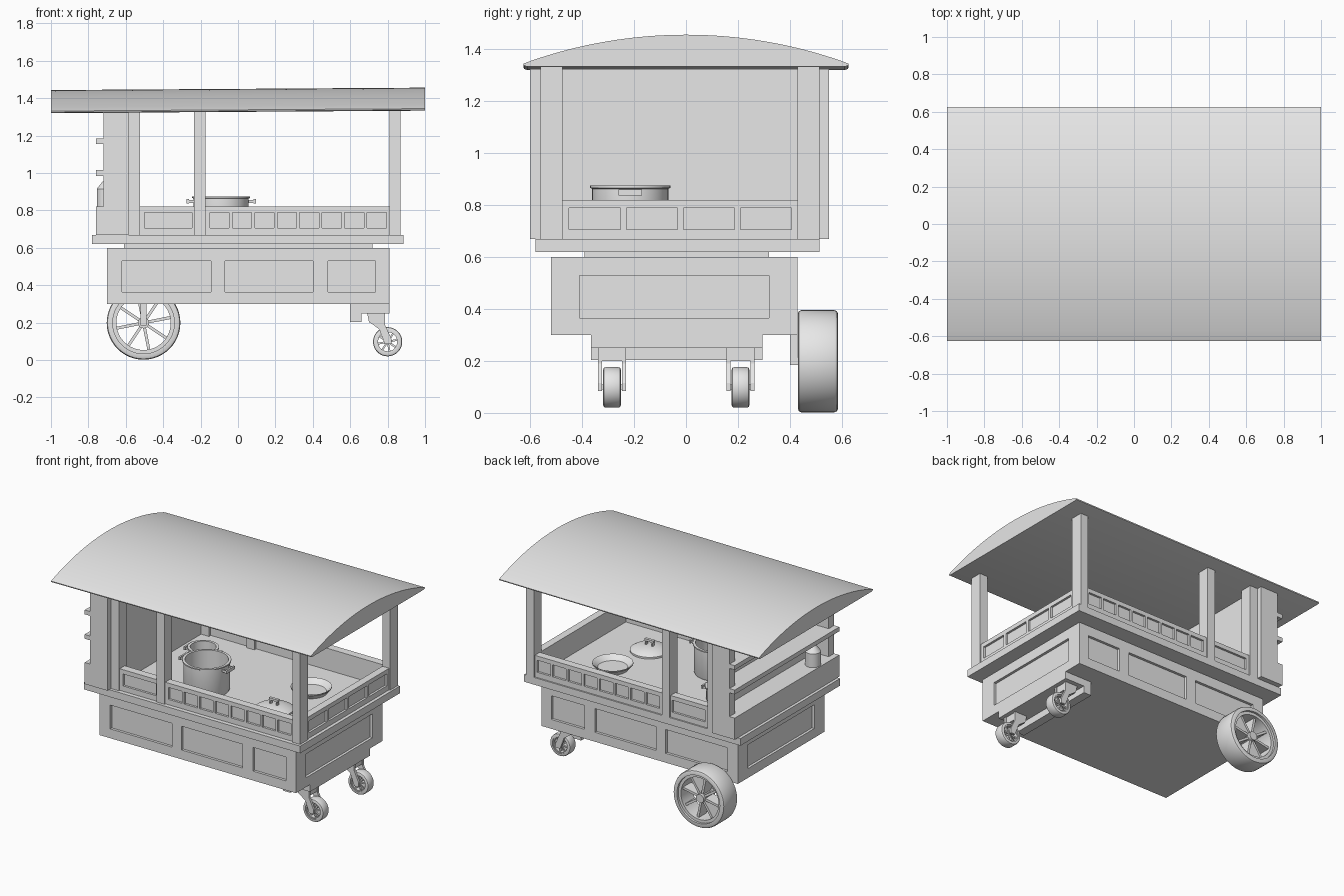
import bpy, bmesh, math
from mathutils import Matrix, Vector

if "Cube" in bpy.data.objects:
    bpy.data.objects.remove(bpy.data.objects["Cube"])

grey = bpy.data.materials.new("plain_grey")
grey.diffuse_color = (0.8, 0.8, 0.8, 1)
grey.use_nodes = True
grey.node_tree.nodes["Principled BSDF"].inputs["Base Color"].default_value = grey.diffuse_color


def finish(name, bm, smooth=False):
    bmesh.ops.recalc_face_normals(bm, faces=bm.faces)
    me = bpy.data.meshes.new(name)
    bm.to_mesh(me)
    bm.free()
    ob = bpy.data.objects.new(name, me)
    bpy.context.collection.objects.link(ob)
    me.materials.append(grey)
    if smooth:
        bpy.ops.object.select_all(action='DESELECT')
        ob.select_set(True)
        bpy.context.view_layer.objects.active = ob
        bpy.ops.object.shade_smooth_by_angle(angle=math.radians(35))
    return ob


def add_box(bm, x, y, z, rot=Matrix()):
    size = Matrix.Diagonal((x[1] - x[0], y[1] - y[0], z[1] - z[0], 1))
    mid = Matrix.Translation((sum(x) / 2, sum(y) / 2, sum(z) / 2))
    bmesh.ops.create_cube(bm, size=1, matrix=rot @ mid @ size)


def box(name, x, y, z, cuts=()):
    """Box with optional recessed panels given as cutter boxes."""
    bm = bmesh.new()
    add_box(bm, x, y, z)
    ob = finish(name, bm)
    if cuts:
        cb = bmesh.new()
        for c in cuts:
            add_box(cb, *c)
        cutter = finish(name + "_cutter", cb)
        cutter.hide_render = True
        cutter.display_type = 'WIRE'
        mod = ob.modifiers.new("panels", 'BOOLEAN')
        mod.operation = 'DIFFERENCE'
        mod.solver = 'EXACT'
        mod.object = cutter
    return ob


def add_lathe(bm, profile, matrix, closed=False, n=40):
    """Revolve (radius, height) points about z, then place with matrix."""
    rings = []
    for r, h in profile:
        if r < 1e-5:
            rings.append([bm.verts.new(matrix @ Vector((0, 0, h)))])
        else:
            rings.append([bm.verts.new(matrix @ Vector((r * math.cos(a), r * math.sin(a), h)))
                          for a in (2 * math.pi * i / n for i in range(n))])
    pairs = list(zip(rings, rings[1:])) + ([(rings[-1], rings[0])] if closed else [])
    for a, b in pairs:
        for i in range(n):
            j = (i + 1) % n
            quad = [a[i % len(a)], a[j % len(a)], b[j % len(b)], b[i % len(b)]]
            bm.faces.new(list(dict.fromkeys(quad)))


def lathe(name, profile, loc):
    bm = bmesh.new()
    add_lathe(bm, profile, Matrix.Translation(loc))
    return bm


def wheel(name, loc, r, width, tyre, spoke):
    """Tyre, hub and eight spokes turning about y."""
    place = Matrix.Translation(loc) @ Matrix.Rotation(math.pi / 2, 4, 'X')
    h, b = width / 2, tyre * 0.45
    ri = r - tyre
    bm = bmesh.new()
    add_lathe(bm, [(ri, -h), (r - b, -h), (r - b * .3, -h + b * .3), (r, -h + b),
                   (r, h - b), (r - b * .3, h - b * .3), (r - b, h), (ri, h)],
              place, closed=True, n=48)
    lip = ri * 0.88
    add_lathe(bm, [(lip, -h * .8), (ri, -h * .8), (ri, h * .8), (lip, h * .8)], place, True, 48)
    add_lathe(bm, [(0, -h * .8), (r * .15, -h * .8), (r * .15, h * .8), (0, h * .8)], place, n=20)
    for k in range(8):
        turn = place @ Matrix.Rotation(math.pi * (k / 4 + 1 / 16), 4, 'Z')
        add_box(bm, (r * .1, ri * .95), (-spoke, spoke), (-h * .55, h * .55), turn)
    return finish(name, bm, True)


# lower cabinet with recessed panels on every side
Z = (0.365, 0.53)
cuts = [((a, b), y, Z) for a, b in ((-.62, -.145), (-.07, .40), (.48, .735))
        for y in ((-.6, -.502), (.412, .5))]
cuts += [(x, (-.41, .32), Z) for x in ((-.8, -.682), (.792, .9))]
box("lower_cabinet", (-.70, .81), (-.52, .43), (.30, .60), cuts)
box("cabinet_neck", (-.61, .72), (-.39, .32), (.60, .625))
box("counter", (-.78, .885), (-.58, .515), (.62, .67))

# roof posts
for label, x in (("left", (-.585, -.525)), ("middle", (-.235, -.175)), ("right", (.81, .87))):
    for side, y in (("front", (-.56, -.475)), ("back", (.43, .515))):
        box(f"{label}_{side}_post", x, y, (.67, 1.335))

# low panelled walls around the counter
ZP = (.707, .79)
windows = [(-.15 + .12 * i, -.047 + .12 * i) for i in range(8)]
for side, y, cy in (("front", (-.55, -.495), (-.6, -.535)), ("back", (.45, .505), (.49, .6))):
    box(side + "_low_wall", (-.175, .81), y, (.67, .82), [(w, cy, ZP) for w in windows])
    box(side + "_short_wall", (-.525, -.235), y, (.67, .82), [((-.50, -.245), cy, ZP)])
box("right_low_wall", (.81, .862), (-.475, .43), (.67, .82),
    [((.847, .9), (-.45 + .22 * i, -.253 + .22 * i), ZP) for i in range(4)])

# shelving unit at the left end
box("shelf_base", (-.76, -.585), (-.60, .55), (.67, .82))
box("shelf_back", (-.61, -.585), (-.60, .55), (.82, 1.33))
for side, y in (("front", (-.60, -.54)), ("back", (.49, .55))):
    box(side + "_shelf_end", (-.72, -.585), y, (.67, 1.335))
for i, z in enumerate((.985, 1.155)):
    box(f"shelf_{i + 1}", (-.76, -.60), (-.60, .55), (z, z + .03))
finish("shelf_jar", lathe("jar", [(0, .82), (.05, .82), (.05, .915), (.018, .955), (0, .955)],
                          (-.705, -.39, 0)), True)

# arched roof, slightly higher at the right
half, rise = .61, .105
R = (half ** 2 + rise ** 2) / (2 * rise)
prof = []
for i in range(33):
    y = -half + 2 * half * i / 32
    prof.append((y, 1.345 + rise - R + math.sqrt(R * R - y * y)))
prof += [(.626, 1.338), (.624, 1.331), (.612, 1.327), (-.612, 1.327), (-.624, 1.331), (-.626, 1.338)]
bm = bmesh.new()
ends = [[bm.verts.new((x, y, z + .0065 * x)) for y, z in prof] for x in (-1, 1)]
for i in range(len(prof)):
    j = (i + 1) % len(prof)
    bm.faces.new((ends[0][i], ends[0][j], ends[1][j], ends[1][i]))
for e in ends:
    bm.faces.new(e)
finish("roof", bm, True)

# large wheel on the back side
wheel("large_wheel", (-.505, .508, .199), .197, .155, .032, .008)
bm = bmesh.new()
add_box(bm, (-.52, -.49), (.40, .47), (.185, .215))
add_box(bm, (-.52, -.49), (.40, .43), (.2, .31))
finish("large_wheel_axle", bm)

# caster mount and two casters
box("caster_plate", (.60, .81), (-.365, .295), (.25, .30))
box("caster_beam", (.60, .66), (-.365, .295), (.203, .25))
for label, cy in (("front", -.285), ("back", .21)):
    wheel(label + "_caster_wheel", (.80, cy, .098), .078, .068, .02, .005)
    bm = bmesh.new()
    side = [(.69, .252), (.785, .252), (.785, .19), (.82, .115), (.82, .085), (.785, .085),
            (.755, .165), (.70, .205)]
    for s in (-1, 1):
        rows = [[bm.verts.new((x, cy + s * d, z)) for x, z in side] for d in (.038, .054)]
        for r in rows:
            bm.faces.new(r)
        for i in range(len(side)):
            j = (i + 1) % len(side)
            bm.faces.new((rows[0][i], rows[0][j], rows[1][j], rows[1][i]))
    add_box(bm, (.70, .78), (cy - .05, cy + .05), (.20, .25))
    add_box(bm, (.79, .81), (cy - .054, cy + .054), (.09, .11))
    finish(label + "_caster_fork", bm)


# cookware on the counter
def pot(name, loc, r, h, grip):
    t = .01
    bm = lathe(name, [(0, 0), (r - .012, 0), (r - .008, .01), (r - .008, h - .012), (r, h - .008),
                      (r, h), (r - t - .008, h), (r - t - .008, .012), (0, .012)], loc)
    for s in (-1, 1):
        a, b = sorted((s * (r - .01), s * (r + grip)))
        for y in (-.04, .03):
            add_box(bm, (loc[0] + a, loc[0] + b), (loc[1] + y, loc[1] + y + .01),
                    (loc[2] + h - .035, loc[2] + h - .02))
        a, b = sorted((s * (r + grip - .012), s * (r + grip)))
        add_box(bm, (loc[0] + a, loc[0] + b), (loc[1] - .045, loc[1] + .045),
                (loc[2] + h - .037, loc[2] + h - .015))
    return finish(name, bm, True)


pot("large_pot", (-.09, -.215, .67), .155, .205, .03)
pot("small_pot", (-.345, .11, .67), .10, .10, .02)
pan = [(0, .67), (.10, .67), (.13, .705), (.13, .712), (.12, .708), (.095, .68), (0, .68)]
finish("shallow_pan", lathe("pan", pan, (.48, .12, 0)), True)
lid = [(0, .67), (.125, .67), (.125, .682), (.10, .697), (.05, .709), (0, .712)]
bm = lathe("lid", lid, (.44, -.23, 0))
for dx in (-.03, .02):
    add_box(bm, (.44 + dx, .45 + dx), (-.24, -.22), (.70, .74))
add_box(bm, (.405, .475), (-.24, -.22), (.735, .75))
finish("pot_lid", bm, True)
